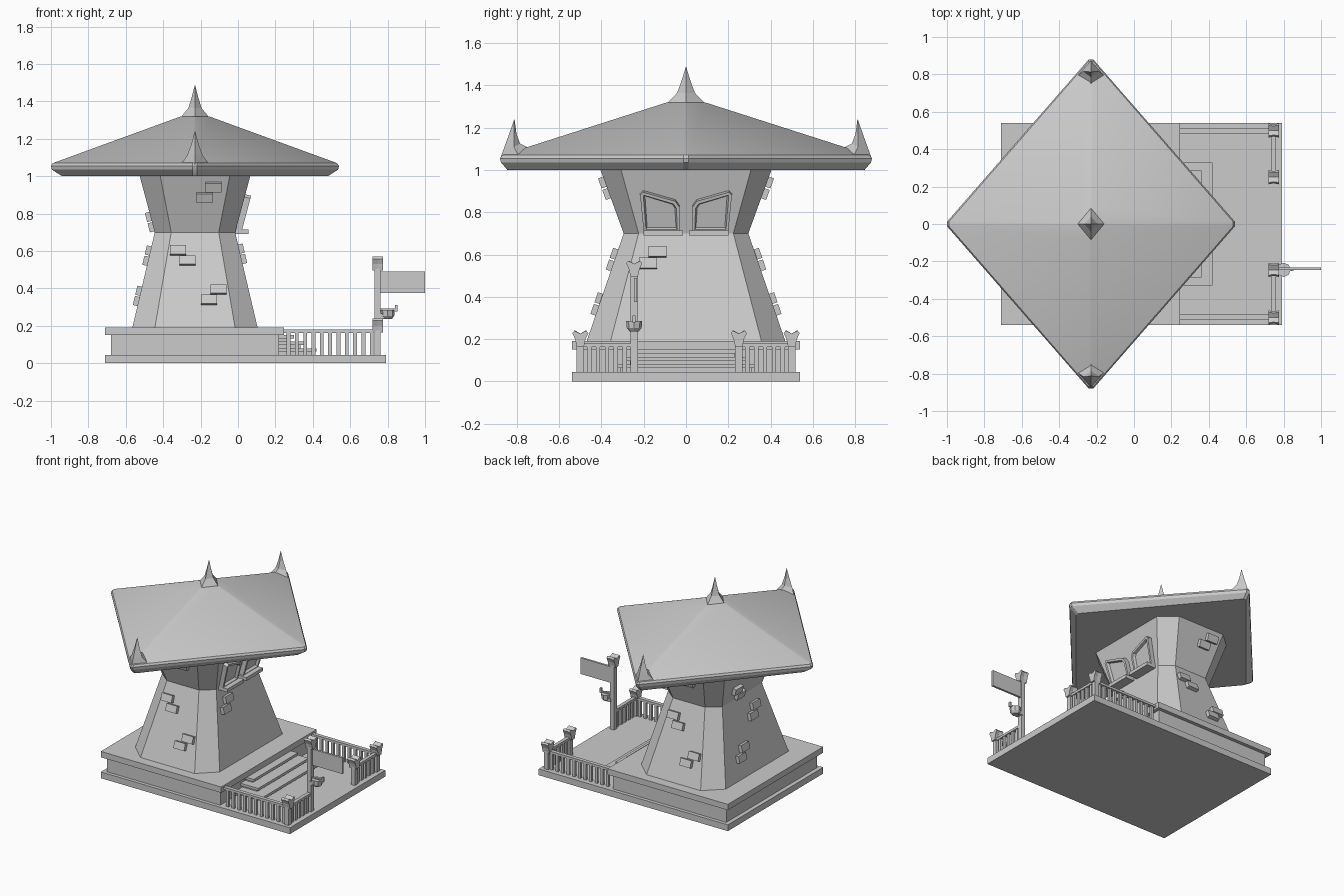
import bpy, bmesh
from math import cos, sin, pi
from mathutils import Vector, Matrix

if "Cube" in bpy.data.objects:
    bpy.data.objects.remove(bpy.data.objects["Cube"])

CX = -0.23  # tower and roof centre


def make(name, bm):
    bmesh.ops.recalc_face_normals(bm, faces=bm.faces)
    me = bpy.data.meshes.new(name)
    bm.to_mesh(me)
    bm.free()
    ob = bpy.data.objects.new(name, me)
    bpy.context.collection.objects.link(ob)
    return ob


def add_box(bm, x0, x1, y0, y1, z0, z1):
    m = Matrix.Translation(((x0 + x1) / 2, (y0 + y1) / 2, (z0 + z1) / 2))
    bmesh.ops.create_cube(bm, size=1, matrix=m @ Matrix.Diagonal((x1 - x0, y1 - y0, z1 - z0, 1)))


def boxes(name, *specs):
    bm = bmesh.new()
    for s in specs:
        add_box(bm, *s)
    return make(name, bm)


def add_loft(bm, rings):
    """Skin a stack of equal-length point rings and cap both ends."""
    vs = [[bm.verts.new(p) for p in r] for r in rings]
    n = len(vs[0])
    for a, b in zip(vs, vs[1:]):
        for i in range(n):
            j = (i + 1) % n
            bm.faces.new((a[i], a[j], b[j], b[i]))
    caps = [bm.faces.new(vs[0]), bm.faces.new(vs[-1])]
    return caps


def octagon(hx, hy, fx, fy, z):
    """Chamfered rectangle; fx, fy are the half lengths of the flat sides."""
    p = [(hx, -fy), (hx, fy), (fx, hy), (-fx, hy), (-hx, fy), (-hx, -fy), (-fx, -hy), (fx, -hy)]
    return [(CX + x, y, z) for x, y in p]


# Base slab, plinth and plinth cap
boxes("base_slab", (-0.71, 0.79, -0.54, 0.54, 0, 0.045))
boxes("plinth", (-0.68, 0.22, -0.515, 0.515, 0.045, 0.15))
boxes("plinth_cap", (-0.71, 0.245, -0.54, 0.54, 0.15, 0.192))

# Steps with overhanging treads
bm = bmesh.new()
for x, y, z in ((0.42, 0.33, 0.08), (0.36, 0.285, 0.115), (0.30, 0.25, 0.15)):
    add_box(bm, 0.2, x, -y, y, z - 0.018, z)
    add_box(bm, 0.2, x - 0.025, -y + 0.02, y - 0.02, 0.04, z - 0.018)
make("steps", bm)

# Waisted tower
LEVELS = [(0.19, 0.335, 0.47), (0.70, 0.215, 0.295), (1.01, 0.298, 0.408)]
bm = bmesh.new()
add_loft(bm, [octagon(hx, hy, hx - 0.27 * hx - 0.03, hy * 0.76, z) for z, hx, hy in LEVELS])
make("tower", bm)


def wall(a, off, z):
    """Frame on a tower wall: x along it, y up the slope, z outward."""
    k = 1 if abs(cos(a)) > 0.5 else 2
    lo, hi = (LEVELS[0], LEVELS[1]) if z < 0.7 else (LEVELS[1], LEVELS[2])
    s = (hi[k] - lo[k]) / (hi[0] - lo[0])
    d = lo[k] + s * (z - lo[0])
    o, u = Vector((cos(a), sin(a), 0)), Vector((-sin(a), cos(a), 0))
    v = (o * s + Vector((0, 0, 1))).normalized()
    m = Matrix((u, v, u.cross(v))).transposed().to_4x4()
    m.translation = Vector((CX, 0, z)) + o * d + u * off
    return m


# Protruding bricks
long_side = [(0.10, 0.945), (0.05, 0.89), (-0.09, 0.60), (-0.04, 0.545), (0.125, 0.39), (0.075, 0.335)]
BRICKS = {-pi / 2: long_side, pi / 2: long_side,
          0: [(-0.135, 0.61), (-0.18, 0.555)],
          pi: [(-0.10, 0.785), (-0.05, 0.73), (0.10, 0.60), (0.055, 0.545), (-0.10, 0.385), (-0.15, 0.33)]}
bm = bmesh.new()
for a, spots in BRICKS.items():
    for off, z in spots:
        bmesh.ops.create_cube(bm, size=1, matrix=wall(a, off, z) @ Matrix.Diagonal((0.085, 0.05, 0.05, 1)))
make("bricks", bm)

# Slanted twin windows with recessed panes, and sills
shape = [(0.03, 0), (0.20, 0), (0.217, 0.18), (0.203, 0.195), (0.05, 0.15), (0.03, 0.12)]
for side, label in ((1, "back"), (-1, "front")):
    bm = bmesh.new()
    m = wall(0, 0, 0.715)
    caps = add_loft(bm, [[m @ Vector((side * u, v, h)) for u, v in shape] for h in (-0.02, 0.032)])
    bmesh.ops.recalc_face_normals(bm, faces=bm.faces)
    bmesh.ops.inset_region(bm, faces=[caps[1]], thickness=0.016)
    bmesh.ops.inset_region(bm, faces=[caps[1]], thickness=0.008, depth=-0.018)
    make("window_" + label, bm)
    y0, y1 = sorted((side * 0.015, side * 0.20))
    boxes("window_sill_" + label, (-0.05, 0.057, y0, y1, 0.69, 0.714))

# Diamond roof with undercut eaves
bm = bmesh.new()
rings = []
for hx, hy, z in ((0.71, 0.845, 1.0), (0.765, 0.875, 1.035), (0.77, 0.88, 1.055),
                  (0.76, 0.87, 1.07), (0.075, 0.09, 1.32)):
    e = 0.012 if z < 1.3 else 0.004
    rings.append(octagon(hx, hy, e, e, z))
add_loft(bm, rings)
roof = make("roof", bm)
bpy.context.view_layer.objects.active = roof
roof.select_set(True)
bpy.ops.object.shade_smooth_by_angle(angle=0.5)

# Roof finial
bm = bmesh.new()
add_loft(bm, [[(CX + h, 0, z), (CX, h * 1.2, z), (CX - h, 0, z), (CX, -h * 1.2, z)]
              for h, z in ((0.075, 1.31), (0.07, 1.322), (0.035, 1.365), (0.018, 1.42), (0.001, 1.487))])
make("finial", bm)

# Upturned horns on the front and back roof corners: half width, inner y/z, mid y/z, outer y/z
HORN = [(0.078, 0.735, 1.10, 0.79, 1.06, 0.877, 1.06), (0.042, 0.785, 1.125, 0.815, 1.11, 0.857, 1.115),
        (0.02, 0.802, 1.17, 0.815, 1.17, 0.837, 1.17), (0.001, 0.811, 1.24, 0.812, 1.24, 0.813, 1.24)]
for s, label in ((1, "back"), (-1, "front")):
    bm = bmesh.new()
    add_loft(bm, [[(CX, s * yi, zi), (CX + w, s * ym, zm), (CX, s * yo, zo), (CX - w, s * ym, zm)]
                  for w, yi, zi, ym, zm, yo, zo in HORN])
    make("roof_horn_" + label, bm)

# Fence posts with flared, notched caps; one is the tall sign post
CAP = [(0.018, -0.075), (0.024, -0.05), (0.026, -0.04), (0.04, -0.012), (0.03, 0), (0, -0.014)]
prof = CAP + [(-y, z) for y, z in CAP[-2::-1]]
for name, y, top in (("corner_post_front", -0.5, 0.24), ("sign_post", -0.245, 0.57),
                     ("gate_post_back", 0.25, 0.24), ("corner_post_back", 0.5, 0.24)):
    bm = bmesh.new()
    add_box(bm, 0.731, 0.763, y - 0.017, y + 0.017, 0.04, top - 0.05)
    add_loft(bm, [[(0.747 + dx, y + py * k, top + pz) for py, pz in prof]
                  for dx, k in ((-0.028, 0.95), (0, 0.8), (0.028, 0.95))])
    make(name, bm)

# Railings: top rail and slats on the sides and beside the gate
for s, label in ((1, "back"), (-1, "front")):
    bm = bmesh.new()
    y0, y1 = sorted((s * 0.485, s * 0.512))
    add_box(bm, 0.24, 0.75, y0, y1, 0.163, 0.18)
    for i in range(11):
        x = 0.27 + i * 0.0445
        add_box(bm, x - 0.01, x + 0.01, s * 0.498 - 0.008, s * 0.498 + 0.008, 0.04, 0.165)
    y0, y1 = sorted((s * 0.25, s * 0.5))
    add_box(bm, 0.735, 0.76, y0, y1, 0.163, 0.18)
    for i in range(5):
        y = s * (0.29 + i * 0.042)
        add_box(bm, 0.74, 0.755, y - 0.01, y + 0.01, 0.04, 0.165)
    make("railing_" + label, bm)

# Hanging sign board and the small spout bracket below it
boxes("sign_board", (0.76, 1.0, -0.247, -0.232, 0.375, 0.49))
bm = bmesh.new()
add_box(bm, 0.755, 0.80, -0.268, -0.222, 0.24, 0.265)
add_loft(bm, [[(0.80 + r * cos(i * pi / 4), -0.245 + r * sin(i * pi / 4), z) for i in range(8)]
              for r, z in ((0.022, 0.237), (0.035, 0.252), (0.038, 0.285))])
add_box(bm, 0.755, 0.852, -0.252, -0.238, 0.278, 0.292)
add_box(bm, 0.84, 0.852, -0.252, -0.238, 0.285, 0.312)
make("post_spout", bm)
